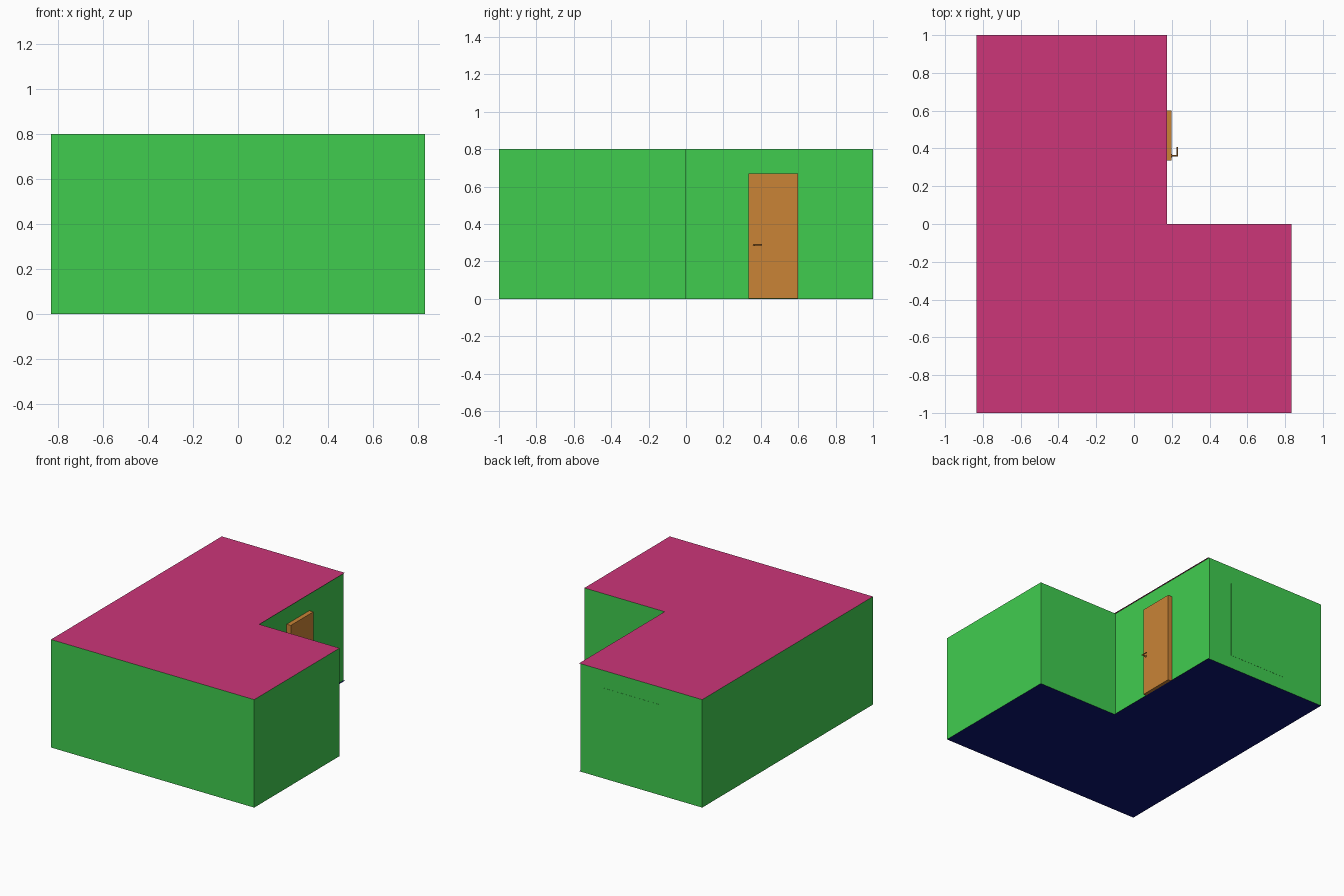
import bpy
from mathutils import Vector

if "Cube" in bpy.data.objects:
    bpy.data.objects.remove(bpy.data.objects["Cube"])

def material(name, rgb):
    m = bpy.data.materials.new(name)
    m.diffuse_color = (*[(c / 255) ** 2.2 for c in rgb], 1)
    m.use_nodes = True
    m.node_tree.nodes["Principled BSDF"].inputs["Base Color"].default_value = m.diffuse_color
    return m

GREEN = material("wall_green", (66, 203, 80))
PINK = material("ceiling_pink", (203, 57, 120))
BLUE = material("floor_blue", (22, 27, 115))
WOOD = material("door_wood", (200, 130, 57))

def mesh_object(name, verts, faces, mat):
    me = bpy.data.meshes.new(name)
    me.from_pydata(verts, [], faces)
    me.materials.append(mat)
    ob = bpy.data.objects.new(name, me)
    bpy.context.collection.objects.link(ob)
    return ob

def box(name, lo, hi, mat):
    lo, hi = Vector(lo), Vector(hi)
    bpy.ops.mesh.primitive_cube_add(size=1, location=(lo + hi) / 2)
    ob = bpy.context.object
    ob.name = name
    ob.scale = hi - lo
    bpy.ops.object.transform_apply(location=False, rotation=False, scale=True)
    ob.data.materials.append(mat)
    return ob

def rod(name, a, b, r, mat):
    a, b = Vector(a), Vector(b)
    bpy.ops.mesh.primitive_cylinder_add(vertices=12, radius=r, depth=(b - a).length,
                                        location=(a + b) / 2)
    ob = bpy.context.object
    ob.name = name
    ob.rotation_euler = (b - a).to_track_quat('Z', 'Y').to_euler()
    ob.data.materials.append(mat)
    bpy.ops.object.shade_smooth_by_angle()

W, H, STEP, WALL = 0.833, 0.8, 0.175, 0.165

# L-shaped walls, single sheets facing outward
plan = [(-W, -1), (W, -1), (W, 0), (WALL, 0), (WALL, 1), (-W, 1)]
n = len(plan)
mesh_object("walls", [(x, y, z) for z in (0, H) for x, y in plan],
            [(i, (i + 1) % n, (i + 1) % n + n, i + n) for i in range(n)], GREEN)

# Floor and ceiling: main hall, joint strip and side wing
def slab(name, z, mat, up):
    for part, x0, x1, y1 in (("main", -W, WALL - 0.01, 1),
                             ("joint", WALL - 0.01, STEP, 1),
                             ("wing", STEP, W, 0)):
        order = (0, 1, 2, 3) if up else (3, 2, 1, 0)
        mesh_object(f"{name}_{part}", [(x0, -1, z), (x1, -1, z), (x1, y1, z), (x0, y1, z)],
                    [order], mat)

slab("floor", 0, BLUE, False)
slab("ceiling", H, PINK, True)

# Nearly flush panel on the back wall
box("back_panel", (-0.5, 0.99, 0.1), (-0.03, 1.001, 0.67), GREEN)

# Door with lever handle
box("door", (WALL - 0.01, 0.335, 0.001), (0.198, 0.6, 0.67), WOOD)
rod("handle_rose", (0.198, 0.362, 0.29), (0.202, 0.362, 0.29), 0.009, WOOD)
rod("handle_stem", (0.2, 0.362, 0.29), (0.231, 0.362, 0.29), 0.004, WOOD)
rod("handle_lever", (0.229, 0.358, 0.29), (0.229, 0.407, 0.29), 0.004, WOOD)
